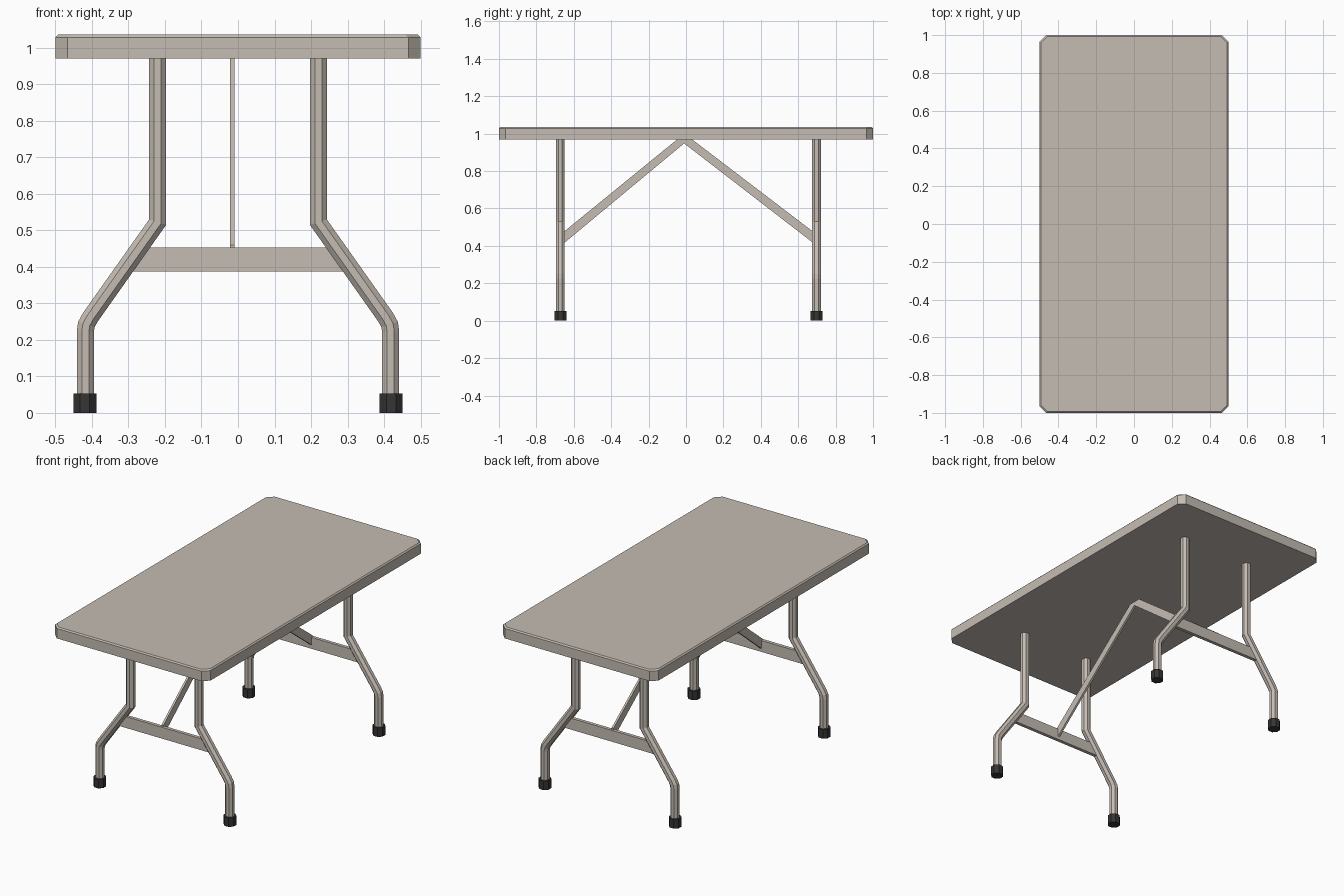
import bpy, bmesh, math
from mathutils import Vector

if "Cube" in bpy.data.objects:
    bpy.data.objects.remove(bpy.data.objects["Cube"])

def material(name, col):
    m = bpy.data.materials.new(name)
    m.diffuse_color = (*col, 1)
    m.use_nodes = True
    m.node_tree.nodes["Principled BSDF"].inputs["Base Color"].default_value = m.diffuse_color
    return m

BEIGE = material("warm_beige", (0.56, 0.505, 0.45))
BLACK = material("dark_rubber", (0.035, 0.035, 0.035))

def finish(name, bm, mat):
    bmesh.ops.recalc_face_normals(bm, faces=bm.faces)
    me = bpy.data.meshes.new(name)
    bm.to_mesh(me)
    bm.free()
    me.materials.append(mat)
    ob = bpy.data.objects.new(name, me)
    bpy.context.collection.objects.link(ob)
    return ob

def loft(name, rings, mat):
    """Join equal-sized rings of points into a capped solid."""
    bm = bmesh.new()
    vs = [[bm.verts.new(p) for p in r] for r in rings]
    n = len(vs[0])
    for a, b in zip(vs, vs[1:]):
        for i in range(n):
            j = (i + 1) % n
            bm.faces.new((a[i], a[j], b[j], b[i]))
    bm.faces.new(vs[0])
    bm.faces.new(vs[-1])
    return finish(name, bm, mat)

# Table top: slab with cut corners and a small chamfer on the upper rim
def slab_ring(z, inset):
    x, y, c = 0.5 - inset, 1.0 - inset, 0.034
    return [(x, y - c, z), (x - c, y, z), (c - x, y, z), (-x, y - c, z),
            (-x, c - y, z), (c - x, -y, z), (x - c, -y, z), (x, c - y, z)]

loft("table_top", [slab_ring(0.97, 0), slab_ring(1.028, 0), slab_ring(1.035, 0.007)], BEIGE)

# Bent tube legs: mitred octagonal sweep along a path in the x-z plane
PATH = [(0.220, 0.975), (0.220, 0.522), (0.404, 0.262), (0.415, 0.242),
        (0.418, 0.222), (0.418, 0.03)]

def leg(name, side, y, r=0.0252):
    pts = [Vector(p) for p in PATH]
    rings = []
    for i, p in enumerate(pts):
        d0 = (p - pts[i - 1]).normalized() if i else (pts[1] - p).normalized()
        d1 = (pts[i + 1] - p).normalized() if i < len(pts) - 1 else d0
        t = (d0 + d1).normalized()
        n = Vector((-t.y, t.x)) / t.dot(d0)
        ring = []
        for k in range(8):
            a = math.pi / 8 + k * math.pi / 4
            q = p + n * r * math.cos(a)
            ring.append((side * q.x, y + r * math.sin(a), q.y))
        rings.append(ring)
    loft(name, rings, BEIGE)

# Rubber feet
def foot(name, x, y, r=0.0345):
    rings = [[(x + r * math.cos(math.pi / 8 + k * math.pi / 4),
               y + r * math.sin(math.pi / 8 + k * math.pi / 4), z) for k in range(8)]
             for z in (0, 0.053)]
    loft(name, rings, BLACK)

for end, y in (("front", -0.672), ("back", 0.698)):
    for word, s in (("left", -1), ("right", 1)):
        leg(f"{end}_{word}_leg", s, y)
        foot(f"{end}_{word}_foot", s * 0.419, y)
    # Crossbar plate, ends slanted to stay inside the legs
    loft(f"{end}_crossbar",
         [[(-0.309, yy, 0.387), (0.309, yy, 0.387), (0.262, yy, 0.453), (-0.262, yy, 0.453)]
          for yy in (y - 0.01, y + 0.01)], BEIGE)

# Folding brace: one flat inverted V strip
profile = [(-0.672, 0.398), (-0.01, 0.948), (0.698, 0.402), (0.698, 0.462),
           (0.012, 0.985), (-0.028, 0.985), (-0.672, 0.460)]
loft("folding_brace", [[(x, y, z) for y, z in profile] for x in (-0.022, -0.010)], BEIGE)
